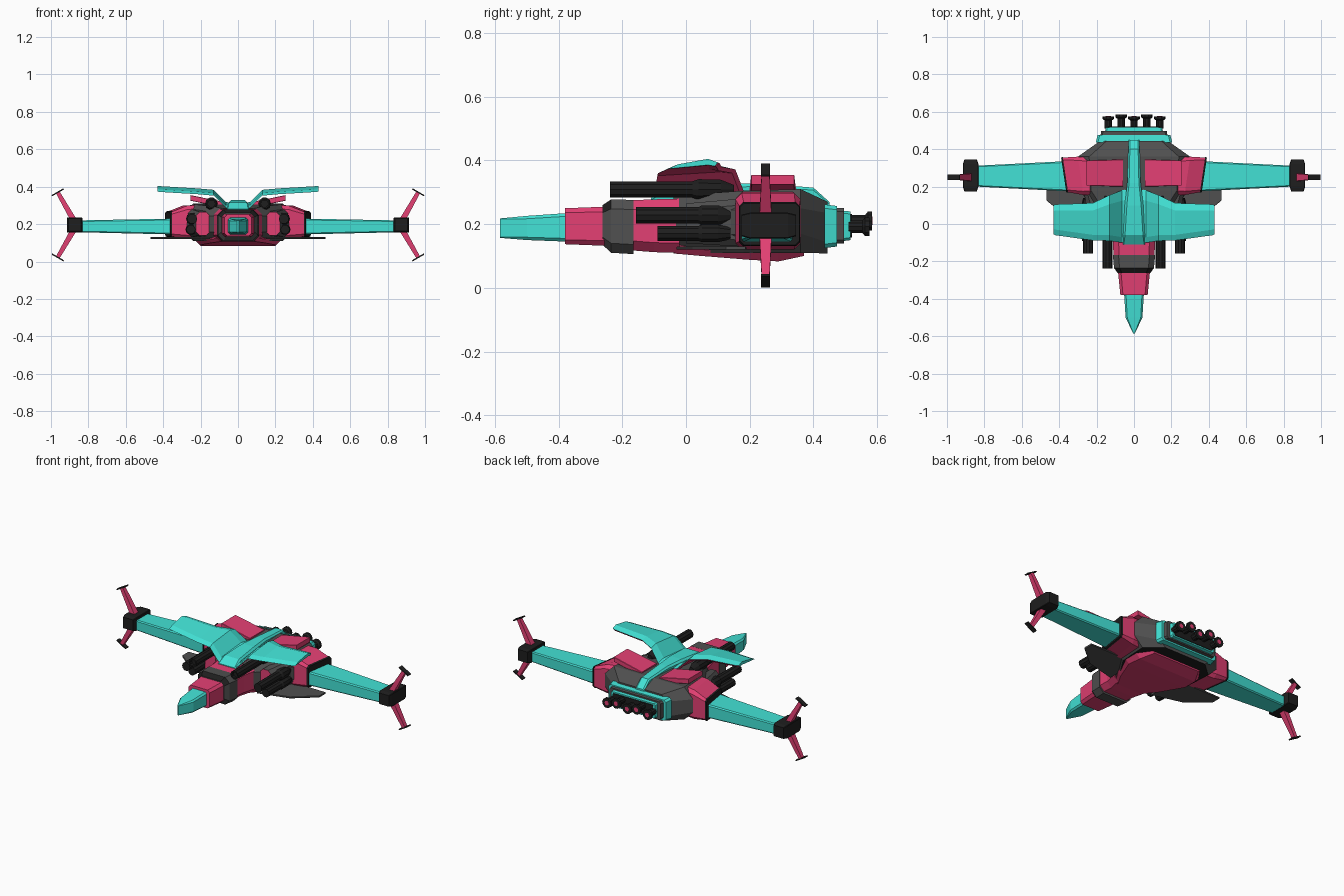
import bpy, bmesh, math
from mathutils import Vector

if "Cube" in bpy.data.objects:
    bpy.data.objects.remove(bpy.data.objects["Cube"])


def material(name, rgb):
    m = bpy.data.materials.new(name)
    m.diffuse_color = (*rgb, 1)
    m.use_nodes = True
    m.node_tree.nodes["Principled BSDF"].inputs["Base Color"].default_value = m.diffuse_color
    return m


TEAL = material("teal", (0.055, 0.76, 0.67))
PINK = material("pink", (0.76, 0.05, 0.17))
GREY = material("dark grey", (0.08, 0.08, 0.08))
BLACK = material("near black", (0.013, 0.013, 0.013))


def skin(name, rings, mats, mirror=False, rule=None):
    """Skin a series of equal rings of points into a closed solid."""
    bm = bmesh.new()
    loops = [[bm.verts.new(p) for p in r] for r in rings]
    n = len(loops[0])
    for a, b in zip(loops, loops[1:]):
        for i in range(n):
            bm.faces.new((a[i], a[(i + 1) % n], b[(i + 1) % n], b[i]))
    bm.faces.new(loops[0])
    bm.faces.new(loops[-1])
    bmesh.ops.recalc_face_normals(bm, faces=bm.faces)
    bm.normal_update()
    if rule:
        for f in bm.faces:
            f.material_index = rule(f)
    me = bpy.data.meshes.new(name)
    bm.to_mesh(me)
    bm.free()
    for m in mats if isinstance(mats, list) else [mats]:
        me.materials.append(m)
    ob = bpy.data.objects.new(name, me)
    bpy.context.collection.objects.link(ob)
    if mirror:
        ob.modifiers.new("mirror", 'MIRROR').use_mirror_merge = False
    return ob


def loft(name, axis, secs, mats, mirror=False, rule=None, sweep=0):
    """Chamfered rectangles (pos, a0, a1, z0, z1, chamfer) along x or y.
    Sweep shears the position with the lateral coordinate."""
    rings = []
    for p, a0, a1, z0, z1, c in secs:
        o = [(a0 + c, z0), (a1 - c, z0), (a1, z0 + c), (a1, z1 - c),
             (a1 - c, z1), (a0 + c, z1), (a0, z1 - c), (a0, z0 + c)]
        rings.append([(p + sweep * (a - a0), a, z) if axis == 'x' else (a, p, z) for a, z in o])
    return skin(name, rings, mats, mirror, rule)


def hull(name, secs, mats, rule=None):
    """Symmetric loft along y from (y, half width, z0, z1, chamfer)."""
    return loft(name, 'y', [(y, -w, w, a, b, c) for y, w, a, b, c in secs], mats, rule=rule)


def tube(name, x, z, profile, mat, mirror=True, n=10):
    """Round part along y from (y, radius) steps."""
    rings = [[(x + r * math.cos(2 * math.pi * i / n), y, z + r * math.sin(2 * math.pi * i / n))
              for i in range(n)] for y, r in profile]
    return skin(name, rings, mat, mirror)


# Nose and neck segments
hull("nose_cone", [(-.585, .005, .157, .218, .002), (-.50, .045, .15, .226, .009),
                   (-.37, .053, .145, .235, .010)], TEAL)
hull("nose_collar", [(-.38, .073, .137, .25, .014), (-.25, .086, .132, .255, .016)], PINK)
hull("neck_ring", [(-.262, .088, .135, .26, .024), (-.235, .107, .11, .278, .030),
                   (-.165, .113, .106, .276, .030)], [GREY, BLACK],
     rule=lambda f: int(f.calc_center_median().y < -.24 and f.normal.z > .45))
hull("neck", [(-.175, .11, .118, .275, .03), (-.10, .112, .112, .278, .03),
              (-.02, .13, .11, .28, .03)], PINK)

# Main fuselage and belly
hull("fuselage", [(-.04, .12, .118, .283, .04), (.04, .19, .11, .295, .05),
                  (.18, .29, .11, .305, .06), (.36, .30, .11, .31, .06),
                  (.445, .18, .108, .27, .035)], [GREY, BLACK],
     rule=lambda f: int(f.normal.z < -.9))
hull("belly", [(-.04, .10, .108, .16, .015), (.05, .16, .100, .16, .02),
               (.20, .23, .088, .16, .025), (.29, .23, .083, .16, .03),
               (.37, .18, .100, .16, .02)], PINK)
loft("belly_plate", 'x', [(.15, -.03, .19, .12, .13, .002), (.34, .02, .19, .12, .13, .002),
                          (.467, .125, .187, .12, .13, .002)], GREY, True)

# Wing roots with thin dark rims
loft("wing_root", 'x', [(.17, .16, .35, .12, .305, .02), (.27, .155, .36, .12, .298, .02),
                        (.355, .17, .355, .135, .265, .012)], PINK, True, sweep=.15)
loft("wing_root_rim", 'x', [(.352, .167, .358, .131, .269, .012),
                            (.362, .170, .356, .135, .265, .012)], BLACK, True, sweep=.15)

# Raised roof panels, tilted up outward
loft("roof_panel", 'x', [(.06, .20, .345, .285, .315, .002),
                         (.255, .205, .34, .325, .355, .002)], PINK, True)

# Main wings and pods
loft("wing", 'x', [(.36, .175, .336, .145, .229, .007),
                   (.84, .20, .312, .156, .22, .006)], TEAL, True)
loft("wingtip_pod", 'y', [(.175, .84, .907, .162, .23, .003), (.20, .832, .915, .155, .236, .003),
                          (.32, .832, .915, .155, .236, .003), (.345, .84, .907, .162, .23, .003)],
     BLACK, True)


def beam(name, p, q, w0, w1, d0, d1, mat):
    """Tapered bar in the xz plane; w across the bar, d along y."""
    p, q = Vector(p), Vector(q)
    t = (q - p).normalized()
    s = Vector((t.z, 0, -t.x))
    y = Vector((0, 1, 0))
    rings = [[c + s * i * w + y * j * d for i, j in ((-1, -1), (1, -1), (1, 1), (-1, 1))]
             for c, w, d in ((p, w0, d0), (q, w1, d1))]
    skin(name, rings, mat, True)


# Winglets above and below each pod
for tag, z0, z1 in (("upper", .215, .367), ("lower", .175, .025)):
    beam(tag + "_winglet", (.875, .25, z0), (.962, .25, z1), .016, .011, .02, .012, PINK)
    d = Vector((.962 - .875, 0, z1 - z0)).normalized()
    tip = Vector((.962, .25, z1))
    beam(tag + "_winglet_cap", tip, tip + d * .007, .036, .036, .014, .014, BLACK)

# Gull shaped upper wing on a raised saddle, underside pink
rings = []
for x, z, y0, y1 in ((.03, .290, -.10, .19), (.065, .295, -.10, .18), (.13, .360, -.09, .155),
                     (.22, .368, -.088, .112), (.42, .380, -.06, .105), (.43, .382, -.055, .10)):
    ym = y0 + (y1 - y0) * .8
    rings.append([(x, y0, z - .008), (x, y0 + .03, z + .006), (x, ym, z + .023), (x, y1, z + .012),
                  (x, y1 - .01, z), (x, ym, z + .004)])
skin("upper_wing", rings, [TEAL, PINK], True, rule=lambda f: int(f.normal.z < -.3))

# Teal spine along the back
hull("spine", [(-.11, .06, .25, .282, .006), (-.06, .058, .26, .315, .010),
               (.10, .05, .26, .328, .012), (.22, .036, .26, .328, .010),
               (.40, .030, .24, .315, .008), (.45, .03, .22, .27, .008)], TEAL)

# Cannons
tube("upper_cannon", .142, .309, [(-.22, .019), (-.238, .019), (-.238, .027), (.02, .027), (.04, .034),
                                  (.11, .032), (.15, .015)], BLACK)
tube("middle_cannon", .245, .228, [(-.157, .027), (.04, .027), (.05, .033), (.10, .033), (.14, .02)], BLACK)
tube("lower_cannon", .252, .171, [(-.09, .025), (.04, .025), (.05, .029), (.10, .029), (.14, .02)], BLACK)
loft("cannon_mount", 'y', [(.0, .15, .225, .14, .265, .02), (.17, .17, .27, .13, .28, .02)],
     [GREY, PINK], True, rule=lambda f: int(f.normal.y < -.7))

# Stepped engine frame
hull("engine_frame", [(.435, .205, .125, .262, .012), (.475, .195, .130, .257, .012)], TEAL)
hull("engine_step", [(.47, .18, .14, .25, .01), (.497, .175, .14, .25, .01)], GREY)
hull("engine_rim", [(.495, .155, .147, .242, .008), (.517, .15, .15, .24, .008)], TEAL)
hull("engine_back", [(.51, .138, .158, .232, .006), (.521, .138, .158, .232, .006)], BLACK)

# Row of flared nozzles
for i in range(-2, 3):
    e = .576 if i % 2 == 0 else .585
    z = .192 if i % 2 == 0 else .21
    tube(f"nozzle_{i + 3}", i * .069, z, [(.51, .02), (e - .022, .02), (e - .014, .031), (e, .031)],
         BLACK, False)
    tube(f"nozzle_core_{i + 3}", i * .069, z, [(e - .004, .014), (e + .001, .014)], PINK, False)
